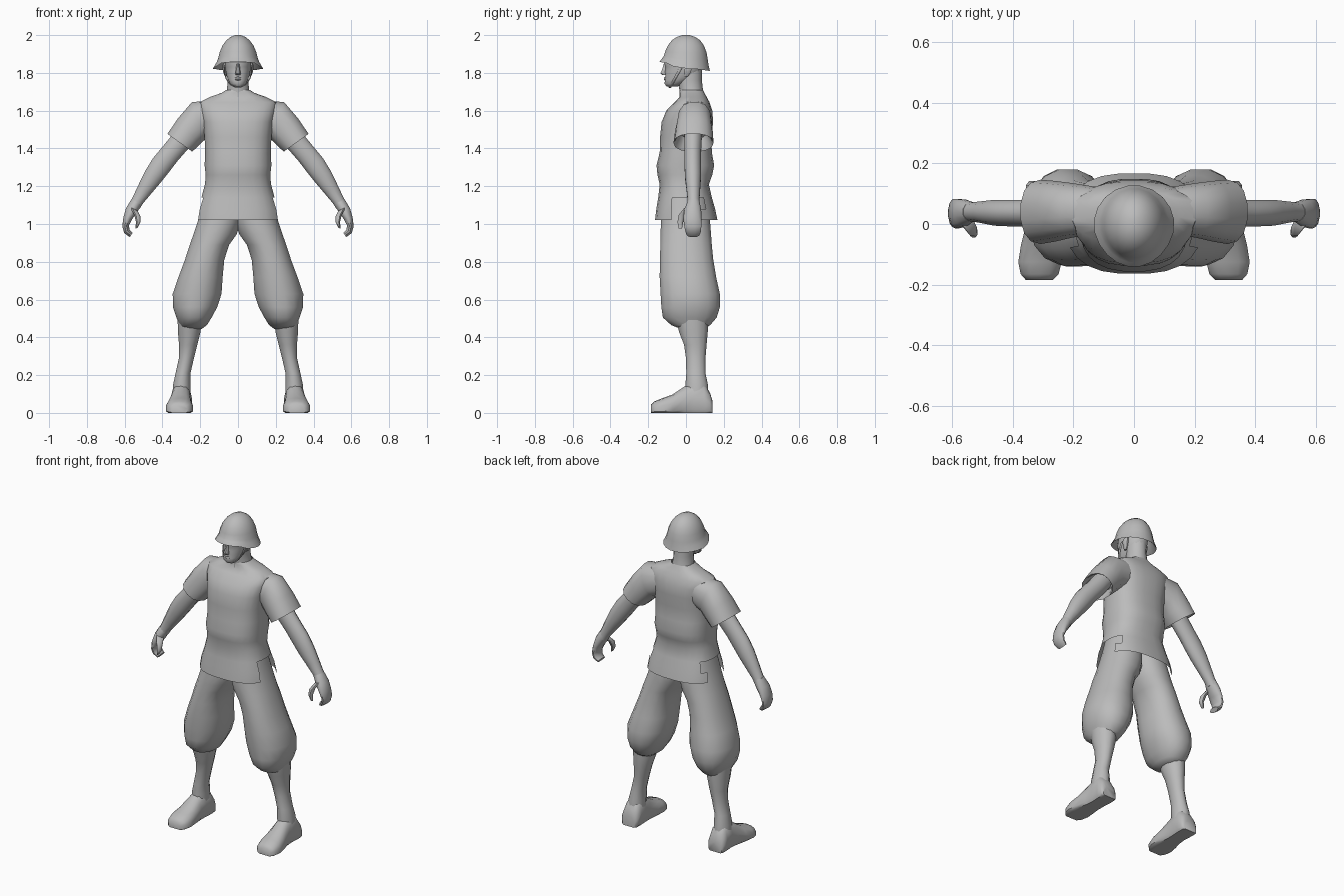
import bpy, bmesh, math
from mathutils import Vector

GREY = bpy.data.materials.new("plain grey")
GREY.diffuse_color = (0.5, 0.5, 0.5, 1)


def ring(c, u, v, n, p):
    """Closed superellipse around c, spanned by half axes u and v."""
    c, u, v = Vector(c), Vector(u), Vector(v)
    pts = []
    for i in range(n):
        a = 2 * math.pi * (i + 0.5) / n
        ca, sa = math.cos(a), math.sin(a)
        pts.append(c + u * math.copysign(abs(ca) ** p, ca) + v * math.copysign(abs(sa) ** p, sa))
    return pts


def loft(name, rings, cap0=True, cap1=True, mirror=False, drop=None, angle=50):
    """Skin a list of rings; optionally cap, mirror in x, and drop faces."""
    bm = bmesh.new()
    for s in ((1, -1) if mirror else (1,)):
        rows = [[bm.verts.new((s * p.x, p.y, p.z)) for p in r] for r in rings]
        n = len(rows[0])
        for a, b in zip(rows, rows[1:]):
            for i in range(n):
                j = (i + 1) % n
                bm.faces.new((a[i], a[j], b[j], b[i]))
        if cap0:
            bm.faces.new(rows[0])
        if cap1:
            bm.faces.new(rows[-1])
    bmesh.ops.recalc_face_normals(bm, faces=bm.faces)
    if drop:
        gone = [f for f in bm.faces if drop(f.calc_center_median())]
        bmesh.ops.delete(bm, geom=gone, context='FACES')
    me = bpy.data.meshes.new(name)
    bm.to_mesh(me)
    bm.free()
    me.materials.append(GREY)
    ob = bpy.data.objects.new(name, me)
    bpy.context.collection.objects.link(ob)
    bpy.context.view_layer.objects.active = ob
    ob.select_set(True)
    bpy.ops.object.shade_smooth_by_angle(angle=math.radians(angle))
    ob.select_set(False)
    return ob


def level(rows, n=16, p=1.0):
    """Horizontal rings from rows of z, x left, x right, y front, y back."""
    return [ring(((a + b) / 2, (f + k) / 2, z), ((b - a) / 2, 0, 0), (0, (k - f) / 2, 0), n, p)
            for z, a, b, f, k in rows]


def tube(rows, n=12, p=1.0):
    """Rings from rows of x, y, z, half axis x, half axis z, half depth y."""
    return [ring((x, y, z), (ux, 0, uz), (0, d, 0), n, p) for x, y, z, ux, uz, d in rows]


# Shirt body, with the hem slit open at both sides
shirt = [(1.02, .225, -.165, .168), (1.08, .215, -.158, .155), (1.14, .195, -.148, .138),
         (1.21, .176, -.140, .122), (1.26, .172, -.152, .140), (1.31, .178, -.157, .150),
         (1.38, .175, -.140, .138), (1.46, .178, -.138, .135), (1.54, .186, -.130, .145),
         (1.60, .200, -.105, .140), (1.645, .205, -.060, .125), (1.672, .150, -.035, .110),
         (1.695, .085, -.035, .098), (1.71, .064, -.030, .090)]
loft("shirt", level([(z, -x, x, f, k) for z, x, f, k in shirt], 24, .78), False, False,
     drop=lambda c: c.z < 1.14 and -.085 < c.y < .09 and abs(c.x) > .17)

# Sleeves, with the cuff folded into the opening
loft("sleeves", tube([(.11, .045, 1.57, .00, .09, .075), (.205, .045, 1.552, .04, .095, .09),
                      (.26, .042, 1.49, .06, .07, .100), (.308, .040, 1.43, .067, .048, .106),
                      (.303, .040, 1.436, .06, .043, .098), (.26, .040, 1.49, .045, .04, .07)],
                     14, .88), mirror=True)

# Bare arms down to the wrist
loft("arms", tube([(.24, .038, 1.52, .045, .032, .05), (.31, .037, 1.43, .047, .034, .047),
                   (.365, .036, 1.365, .045, .034, .045), (.405, .036, 1.315, .048, .033, .045),
                   (.45, .037, 1.25, .045, .028, .044), (.495, .039, 1.18, .037, .020, .037),
                   (.53, .040, 1.125, .030, .014, .032), (.55, .040, 1.09, .030, .010, .036)]),
     mirror=True)

# Hands with curled fingers and a thumb
loft("hands", tube([(.535, .040, 1.12, .030, .012, .032), (.562, .036, 1.075, .032, .009, .046),
                    (.583, .034, 1.03, .025, .003, .050), (.595, .036, .99, .018, -.003, .047),
                    (.588, .038, .96, .015, -.008, .042), (.565, .038, .942, .008, -.012, .034)]),
     mirror=True)
loft("thumbs", tube([(.552, .010, 1.08, .022, .010, .022), (.533, -.020, 1.045, .017, .004, .021),
                     (.528, -.030, 1.01, .013, 0, .016), (.537, -.030, .978, .007, -.003, .010)], 8),
     mirror=True)

# Baggy trousers gathered under the knee
trousers = [(1.20, -.02, .165, -.115, .105), (1.10, -.02, .188, -.128, .118),
            (1.01, -.015, .216, -.135, .130), (.945, .005, .238, -.137, .135),
            (.89, .045, .257, -.138, .139), (.81, .071, .283, -.140, .147),
            (.72, .079, .317, -.142, .162), (.63, .085, .348, -.137, .182),
            (.56, .108, .346, -.133, .182), (.505, .138, .328, -.125, .165),
            (.465, .163, .308, -.080, .130), (.445, .190, .300, -.030, .100)]
loft("trousers", level(trousers, 16, .9), mirror=True)

# Lower legs
shins = [(.50, .190, .322, -.055, .120), (.43, .196, .320, -.040, .118),
         (.36, .214, .314, -.012, .111), (.29, .232, .314, -.002, .105),
         (.21, .250, .332, .000, .105), (.15, .250, .345, -.005, .118), (.08, .25, .35, 0, .12)]
loft("lower_legs", level(shins, 12), mirror=True)

# Shoes, lofted from toe to heel with a flat sole
shoes = [(-.185, .312, .045, .045), (-.165, .311, .064, .062), (-.125, .310, .073, .078),
         (-.07, .307, .067, .098), (-.01, .303, .056, .138), (.04, .300, .053, .165),
         (.095, .300, .057, .160), (.128, .301, .056, .105), (.141, .302, .045, .060)]
sections = []
for y, x, w, h in shoes:
    r = ring((x, y, h * .3), (w, 0, 0), (0, 0, h * .7), 14, .85)
    for q in r:
        q.z = max(q.z, 0)
    sections.append(r)
loft("shoes", sections, mirror=True)

# Neck
loft("neck", level([(1.66, -.075, .075, -.035, .10), (1.71, -.060, .060, -.035, .090),
                    (1.76, -.056, .056, -.045, .084), (1.85, -.058, .058, -.05, .085)], 14))

# Head: jaw, cheeks and brow up into the helmet
loft("head", level([(1.728, -.026, .026, -.103, -.045), (1.742, -.042, .042, -.114, -.015),
                    (1.762, -.053, .053, -.113, .030), (1.785, -.061, .061, -.111, .065),
                    (1.81, -.066, .066, -.112, .082), (1.832, -.069, .069, -.109, .088),
                    (1.85, -.071, .071, -.117, .092), (1.90, -.071, .071, -.105, .094)], 16, .92))

# Nose, mouth and ears
loft("nose", level([(1.788, -.014, .014, -.125, -.09), (1.798, -.016, .016, -.137, -.09),
                    (1.82, -.011, .011, -.127, -.09), (1.85, -.009, .009, -.118, -.09)], 8))
loft("lips", level([(1.759, -.016, .016, -.112, -.08), (1.764, -.021, .021, -.119, -.08),
                    (1.769, -.022, .022, -.115, -.08), (1.774, -.020, .020, -.119, -.08),
                    (1.780, -.012, .012, -.111, -.08)], 8))
loft("ears", level([(1.782, .058, .070, -.008, .012), (1.805, .060, .080, -.012, .028),
                    (1.84, .060, .084, -.012, .034), (1.855, .060, .076, -.004, .026)], 8),
     mirror=True)

# Chin strap hanging from the helmet and passing under the chin
strap = []
for i in range(13):
    a = math.pi * i / 12
    x, drop = math.cos(a), math.sin(a) ** .75
    c = Vector((.073 * x, -.02 - .065 * drop, 1.84 - .116 * drop))
    strap.append(ring(c, Vector((x, 0, -math.sin(a))) * .003, (0, .008, 0), 6, .6))
loft("chin_strap", strap)

# Helmet: dome, flared brim tilted down to the back, and hollow inside
helmet = [(1.828, .134, -.142, .128, 1), (1.855, .117, -.128, .121, .8), (1.875, .107, -.120, .117, .4),
          (1.91, .098, -.112, .110, .1), (1.945, .083, -.097, .096, 0), (1.972, .063, -.076, .076, 0),
          (1.99, .040, -.050, .050, 0), (2.0, .014, -.020, .020, 0)]
inside = [(1.93, .078, -.09, .09, 0), (1.88, .094, -.105, .103, .5), (1.831, .128, -.136, .122, 1)]
shell = []
for z, x, f, k, t in inside + helmet:
    r = level([(z, -x, x, f, k)], 20)[0]
    for q in r:
        # narrower peak at the front, brim line rising forward
        if q.y < 0:
            q.x *= 1 - .10 * t * abs(q.y / f)
        q.z += t * (-.14 * q.y + (.010 if q.y < -.08 else 0) - .10 * max(0, abs(q.x) - .09) * (q.y < .03))
    shell.append(r)
loft("helmet", shell, angle=60)
